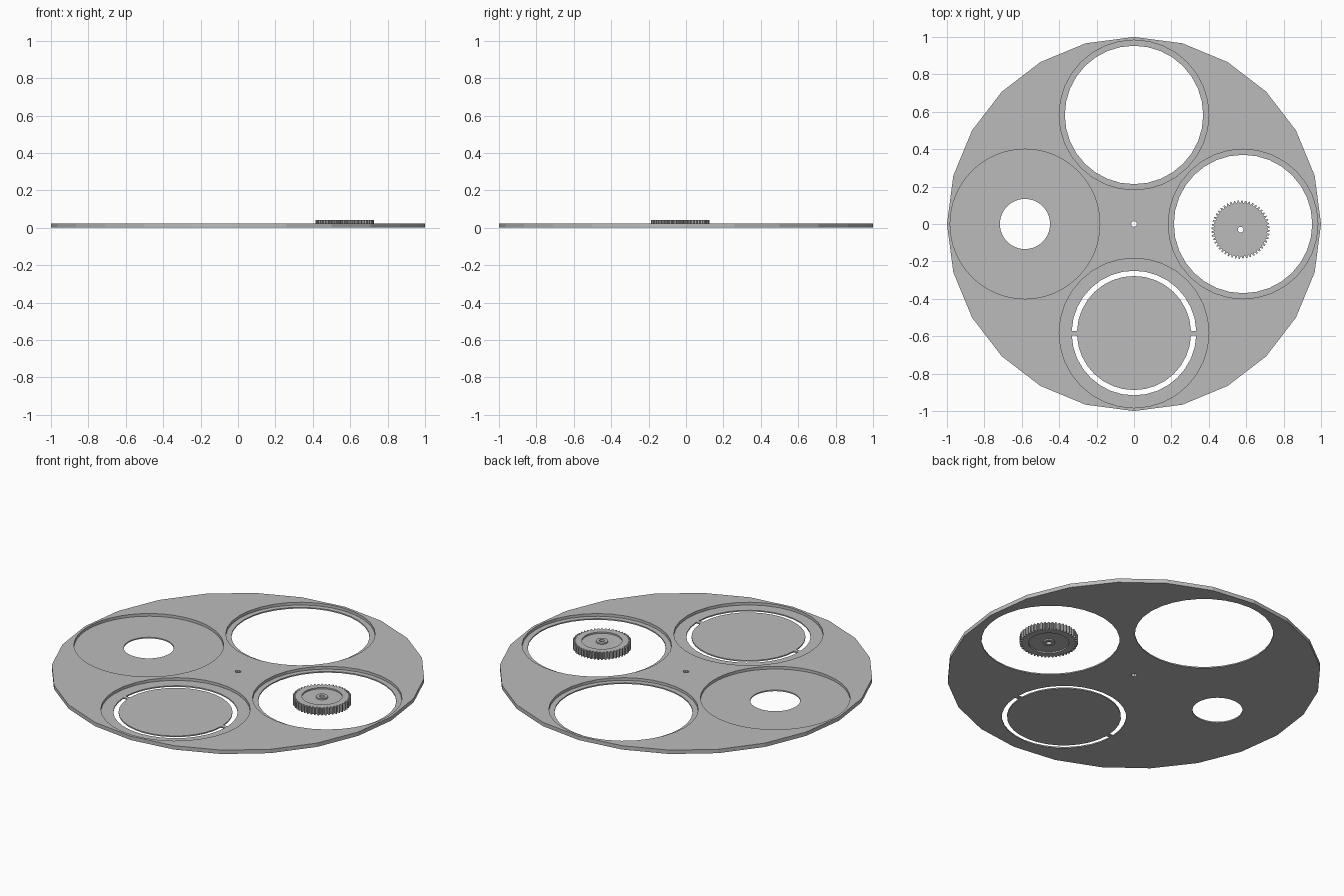
import bpy
import bmesh
from math import sin, cos, pi, asin

default = bpy.data.objects.get("Cube")
if default:
    bpy.data.objects.remove(default, do_unlink=True)

grey = bpy.data.materials.new("plain grey")
grey.use_nodes = True
grey.diffuse_color = (0.5, 0.5, 0.5, 1)
grey.node_tree.nodes["Principled BSDF"].inputs["Base Color"].default_value = (0.5, 0.5, 0.5, 1)

PLATE_H, FLOOR, GEAR_H = 0.023, 0.007, 0.042
OFFSET = 0.583


def circle(r, n):
    return [(r * cos(2 * pi * i / n), r * sin(2 * pi * i / n)) for i in range(n)]


def finish(name, bm, location):
    bmesh.ops.recalc_face_normals(bm, faces=bm.faces)
    mesh = bpy.data.meshes.new(name)
    bm.to_mesh(mesh)
    bm.free()
    mesh.materials.append(grey)
    obj = bpy.data.objects.new(name, mesh)
    obj.location = location
    bpy.context.collection.objects.link(obj)
    return obj


def prism(name, points, z0, z1, centre=(0, 0)):
    """Upright solid with the given outline."""
    bm = bmesh.new()
    base = bm.faces.new([bm.verts.new((x, y, z0)) for x, y in points])
    top = bmesh.ops.extrude_face_region(bm, geom=[base], use_keep_orig=True)["geom"]
    verts = [v for v in top if isinstance(v, bmesh.types.BMVert)]
    bmesh.ops.translate(bm, vec=(0, 0, z1 - z0), verts=verts)
    return finish(name, bm, (*centre, 0))


def tube(name, outer, inner, z0, z1, centre):
    """Upright ring between two outlines with equal point counts."""
    bm = bmesh.new()
    loops = [[bm.verts.new((x, y, z)) for x, y in pts]
             for pts, z in ((outer, z0), (outer, z1), (inner, z1), (inner, z0))]
    n = len(outer)
    for a, b in zip(loops, loops[1:] + loops[:1]):
        for i in range(n):
            j = (i + 1) % n
            bm.faces.new((a[i], a[j], b[j], b[i]))
    return finish(name, bm, (*centre, 0))


def cut(target, cutter):
    cutter.hide_render = True
    mod = target.modifiers.new("cut", 'BOOLEAN')
    mod.operation = 'DIFFERENCE'
    mod.solver = 'EXACT'
    mod.object = cutter
    bpy.context.view_layer.objects.active = target
    bpy.ops.object.modifier_apply(modifier=mod.name)
    bpy.data.objects.remove(cutter, do_unlink=True)


# Round base plate with a small centre hole
plate = prism("base_plate", circle(1, 24), 0, PLATE_H)
cut(plate, prism("centre_hole_cutter", circle(0.016, 8), -0.1, 0.1))

# Four shallow round pockets, three of them with a through hole
east, north, west, south = (OFFSET, 0), (0, OFFSET), (-OFFSET, 0), (0, -OFFSET)
for centre, sides, hole in ((east, 32, 0.37), (north, 32, 0.37),
                            (west, 64, 0.134), (south, 32, 0)):
    cut(plate, prism("pocket_cutter", circle(0.4, sides), FLOOR, 0.1, centre))
    if hole:
        cut(plate, prism("hole_cutter", circle(hole, sides), -0.1, 0.1, centre))


# Two half-ring slots leaving a disc held by two thin bridges
def arc(r, half_gap, n=16):
    start = asin(half_gap / r)
    return [(r * cos(a), r * sin(a))
            for a in (start + (pi - 2 * start) * i / n for i in range(n + 1))]


for side in (1, -1):
    outline = arc(0.333, 0.012) + arc(0.305, 0.012)[::-1]
    cut(plate, prism("slot_cutter", [(x, side * y) for x, y in outline], -0.1, 0.1, south))

# Small gear lying in the east hole: toothed rim, thin web and bored hub
TEETH = 48
gear_centre = (0.57, -0.03)
tooth_outline = []
for i in range(TEETH):
    for step, r in ((0, 0.143), (0.3, 0.143), (0.5, 0.156), (0.8, 0.156)):
        a = 2 * pi * (i + step) / TEETH
        tooth_outline.append((r * cos(a), r * sin(a)))
tube("gear_rim", tooth_outline, circle(0.108, 4 * TEETH), 0, GEAR_H, gear_centre)
tube("gear_web", circle(0.109, TEETH), circle(0.03, TEETH), 0.008, GEAR_H - 0.008, gear_centre)
tube("gear_hub", circle(0.032, TEETH), circle(0.015, TEETH), 0, GEAR_H, gear_centre)
